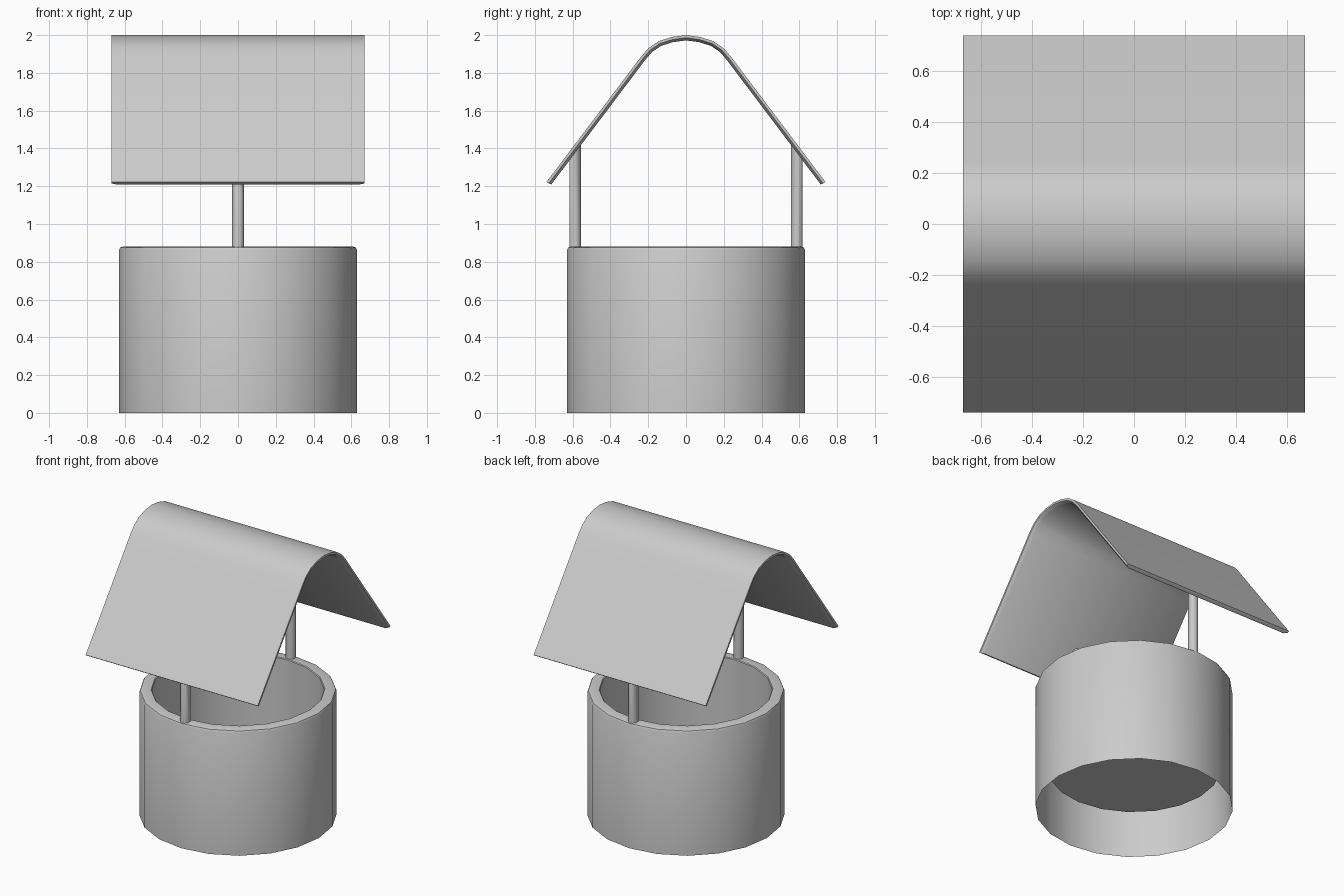
import bpy, bmesh, math
from mathutils import Vector

if "Cube" in bpy.data.objects:
    bpy.data.objects.remove(bpy.data.objects["Cube"])


def finish(name, bm, angle=35):
    bmesh.ops.recalc_face_normals(bm, faces=bm.faces)
    me = bpy.data.meshes.new(name)
    bm.to_mesh(me)
    bm.free()
    ob = bpy.data.objects.new(name, me)
    bpy.context.collection.objects.link(ob)
    bpy.ops.object.select_all(action='DESELECT')
    ob.select_set(True)
    bpy.context.view_layer.objects.active = ob
    bpy.ops.object.shade_smooth_by_angle(angle=math.radians(angle))
    return ob


def bridge(bm, a, b, closed=True):
    n = len(a)
    for i in range(n if closed else n - 1):
        j = (i + 1) % n
        bm.faces.new((a[i], a[j], b[j], b[i]))


# Well wall: 20-sided shell, open underneath, raised floor inside
SIDES = 20
bm = bmesh.new()
rings = []
for r, z in [(0.63, 0), (0.63, 0.862), (0.624, 0.875), (0.61, 0.88),
             (0.555, 0.88), (0.55, 0.875), (0.55, 0.285)]:
    rings.append([bm.verts.new((r * math.cos(math.tau * i / SIDES),
                                r * math.sin(math.tau * i / SIDES), z))
                  for i in range(SIDES)])
for a, b in zip(rings, rings[1:]):
    bridge(bm, a, b)
bm.faces.new(rings[-1])
finish("well_wall", bm)

# Roof cross-section in (y, z): half profile mirrored
half = [(0.738, 1.223), (0.24, 1.883), (0.2, 1.93), (0.145, 1.968), (0.075, 1.99)]
outer = [Vector(p) for p in half] + [Vector((0, 2.0))] + \
        [Vector((-y, z)) for y, z in reversed(half)]


def offset(points, d):
    out = []
    for i, p in enumerate(points):
        t = (points[min(i + 1, len(points) - 1)] - points[max(i - 1, 0)]).normalized()
        out.append(p + Vector((-t.y, t.x)) * d)
    return out


# Roof sheet: full-width top layer, underside chamfered inwards
bm = bmesh.new()
layers = []
for d, hx in [(0, 0.67), (0.014, 0.67), (0.028, 0.647)]:
    pts = offset(outer, d)
    if hx < 0.67:  # pull the eaves in a little
        for end, nxt in ((0, 1), (-1, -2)):
            pts[end] = pts[end] + (pts[nxt] - pts[end]).normalized() * 0.005
    layers.append([[bm.verts.new((s * hx, p.x, p.y)) for p in pts] for s in (-1, 1)])
bridge(bm, layers[0][0], layers[0][1], False)
bridge(bm, layers[2][0], layers[2][1], False)
for (l0, r0), (l1, r1) in zip(layers, layers[1:]):
    bridge(bm, l0, l1, False)
    bridge(bm, r0, r1, False)
    for e in (0, -1):
        bm.faces.new((l0[e], r0[e], r1[e], l1[e]))
finish("roof", bm)

# Posts: octagonal, tops cut to the slope of the roof
for name, side in (("front_post", -1), ("back_post", 1)):
    bm = bmesh.new()
    low, high = [], []
    for i in range(8):
        a = math.tau * (i + 0.5) / 8
        x, y = 0.033 * math.cos(a), 0.587 + 0.033 * math.sin(a)
        low.append(bm.verts.new((x, side * y, 0.87)))
        high.append(bm.verts.new((x, side * y, 1.19 + (0.738 - y) * 1.325)))
    bridge(bm, low, high)
    bm.faces.new(low)
    bm.faces.new(high)
    finish(name, bm, 50)
